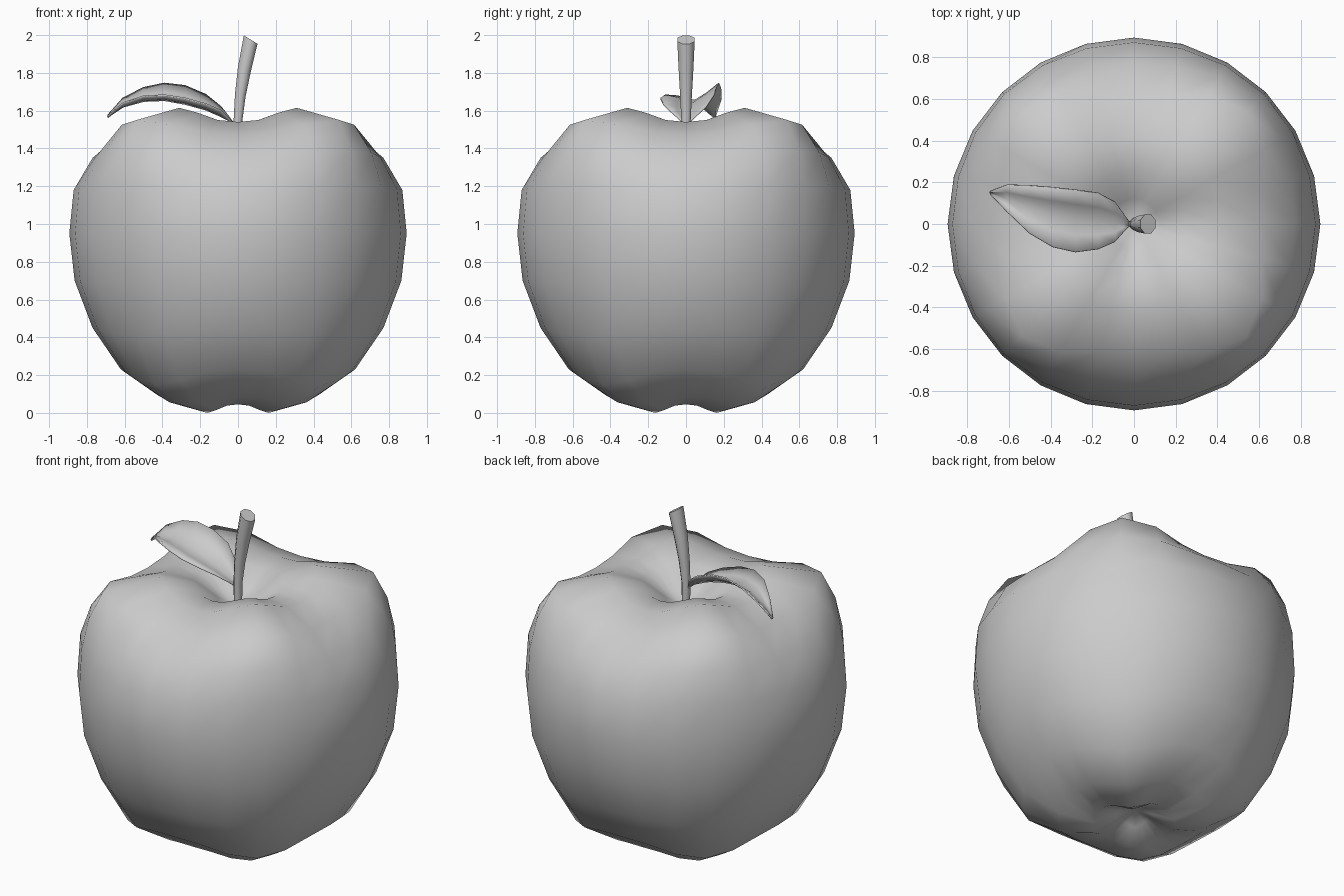
import bpy, bmesh
from math import sin, cos, pi
from mathutils import Vector

if "Cube" in bpy.data.objects:
    bpy.data.objects.remove(bpy.data.objects["Cube"])


def finish(name, bm, angle=180):
    bmesh.ops.recalc_face_normals(bm, faces=bm.faces)
    me = bpy.data.meshes.new(name)
    bm.to_mesh(me)
    bm.free()
    ob = bpy.data.objects.new(name, me)
    bpy.context.collection.objects.link(ob)
    bpy.ops.object.select_all(action='DESELECT')
    ob.select_set(True)
    bpy.context.view_layer.objects.active = ob
    bpy.ops.object.shade_smooth_by_angle(angle=angle * pi / 180)
    return ob


def bridge(bm, a, b, closed=True):
    n = len(a)
    for i in range(n if closed else n - 1):
        j = (i + 1) % n
        bm.faces.new((a[i], a[j], b[j], b[i]))


# Apple body: profile blends between the axis valleys and four diagonal lobes
SEG = 24
rows = [  # axis radius, axis height, lobe radius, lobe height
    (.10, .09, .10, .065), (.23, .045, .23, 0), (.42, .09, .42, .04),
    (.62, .23, .62, .145), (.77, .45, .77, .41), (.865, .70, .865, .68),
    (.893, .95, .893, .95), (.87, 1.18, .88, 1.21), (.77, 1.35, .84, 1.39),
    (.61, 1.475, .76, 1.55), (.42, 1.54, .44, 1.615), (.25, 1.53, .25, 1.565),
    (.12, 1.45, .12, 1.465)]
bm = bmesh.new()
rings = []
for ra, za, rd, zd in rows:
    ring = []
    for i in range(SEG):
        t = 2 * pi * i / SEG
        w = (.5 - .5 * cos(4 * t)) ** 1.4
        r, z = ra + (rd - ra) * w, za + (zd - za) * w
        ring.append(bm.verts.new((r * cos(t), r * sin(t), z)))
    rings.append(ring)
for a, b in zip(rings, rings[1:]):
    bridge(bm, a, b)
for ring, z in ((rings[0], .12), (rings[-1], 1.39)):
    c = bm.verts.new((0, 0, z))
    for i in range(SEG):
        bm.faces.new((ring[i], ring[(i + 1) % SEG], c))
finish("apple_body", bm)

# Stem: tapered tube along a leaning path, flat cut top
path = [(0, 1.36, .022, 0), (0, 1.55, .025, .05), (.012, 1.68, .031, .17),
        (.034, 1.82, .039, .30), (.067, 1.976, .046, .55)]
bm = bmesh.new()
rings = []
for x, z, r, tilt in path:
    rings.append([bm.verts.new((x + r * cos(t) * cos(tilt), 1.08 * r * sin(t),
                                z - r * cos(t) * sin(tilt)))
                  for t in (2 * pi * (i + .5) / 8 for i in range(8))])
for a, b in zip(rings, rings[1:]):
    bridge(bm, a, b)
bm.faces.new(rings[0])
bm.faces.new(rings[-1])
finish("stem", bm, 50)

# Leaf: folded blade, cross-sections from front edge over midrib to back edge
sections = [  # x, front y z, midrib y z, back y z
    (-.02, -.008, 1.53, 0, 1.525, .008, 1.53),
    (-.05, -.04, 1.56, .002, 1.55, .05, 1.57),
    (-.09, -.085, 1.60, .006, 1.57, .105, 1.62),
    (-.17, -.12, 1.635, .015, 1.605, .148, 1.685),
    (-.28, -.135, 1.665, .03, 1.635, .163, 1.732),
    (-.39, -.11, 1.682, .05, 1.655, .175, 1.745),
    (-.50, -.045, 1.677, .08, 1.65, .184, 1.722),
    (-.61, .06, 1.64, .12, 1.62, .187, 1.665),
    (-.69, .143, 1.572, .15, 1.57, .157, 1.575)]
bm = bmesh.new()
lines = []
for x, yf, zf, ym, zm, yb, zb in sections:
    f, m, b = Vector((x, yf, zf)), Vector((x, ym, zm)), Vector((x, yb, zb))
    sag = Vector((0, 0, -.006))
    pts = (f, (f + m) / 2 + sag, m, (m + b) / 2 + sag, b)
    lines.append([bm.verts.new(p) for p in pts])
for a, b in zip(lines, lines[1:]):
    bridge(bm, a, b, closed=False)
leaf = finish("leaf", bm, 60)
mod = leaf.modifiers.new("thickness", 'SOLIDIFY')
mod.thickness = .008
mod.offset = 0
